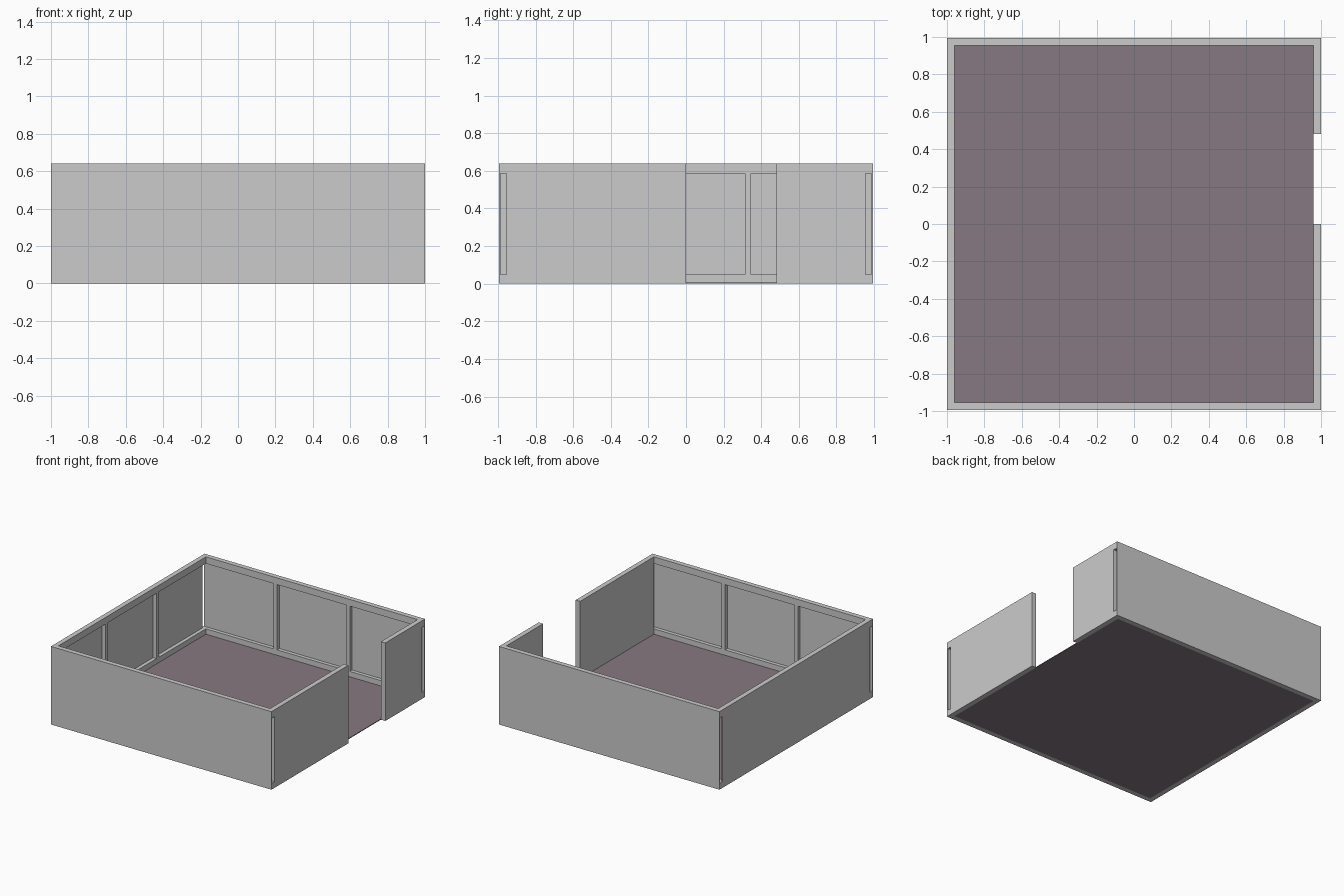
import bpy
from math import pi
from mathutils import Matrix, Vector

if "Cube" in bpy.data.objects:
    bpy.data.objects.remove(bpy.data.objects["Cube"])

H = 0.64          # wall height
T = 0.04          # wall thickness
SKIN = 0.01       # thin outer sheet behind the recessed panels
EDGE = 0.995      # outer face of front and back walls


def mesh_from_boxes(name, boxes, matrix=Matrix()):
    """One object from several (min, max) boxes, moved by a matrix."""
    verts, faces = [], []
    for lo, hi in boxes:
        n = len(verts)
        for i in range(8):
            p = [(lo, hi)[i >> a & 1][a] for a in range(3)]
            verts.append(matrix @ Vector(p))
        for f in ((0, 2, 3, 1), (4, 5, 7, 6), (0, 1, 5, 4),
                  (2, 6, 7, 3), (0, 4, 6, 2), (1, 3, 7, 5)):
            faces.append([n + i for i in f])
    mesh = bpy.data.meshes.new(name)
    mesh.from_pydata(verts, [], faces)
    ob = bpy.data.objects.new(name, mesh)
    bpy.context.collection.objects.link(ob)
    return ob


def panelled_wall(name, half, outer, angle):
    """Wall with an outer sheet, rails and two posts on the inside."""
    y0, y1, y2 = -outer, -outer + SKIN, -outer + T
    boxes = [((-half, y0, 0), (half, y1, H)),
             ((-half, y1, 0), (half, y2, 0.05)),
             ((-half, y1, 0.585), (half, y2, H))]
    for s in (-1, 1):
        x = s * 0.33
        boxes.append(((x - 0.015, y1, 0.05), (x + 0.015, y2, 0.585)))
    return mesh_from_boxes(name, boxes, Matrix.Rotation(angle, 4, 'Z'))


# Panelled walls on three sides
panelled_wall("front_wall", 1.0, EDGE, 0)
panelled_wall("back_wall", 1.0, EDGE, pi)
panelled_wall("left_wall", EDGE - T, 1.0, -pi / 2)

# Right wall in two plain pieces, leaving the doorway open
inner = EDGE - T
mesh_from_boxes("right_wall_front", [((1 - T, -inner, 0), (1, 0, H))])
mesh_from_boxes("right_wall_back", [((1 - T, 0.48, 0), (1, inner, H))])

# Floor
floor = mesh_from_boxes("floor", [((-1 + T, -inner, 0), (1 - T, inner, 0.006))])
mat = bpy.data.materials.new("floor_colour")
mat.diffuse_color = (0.24, 0.19, 0.22, 1)
mat.use_nodes = True
mat.node_tree.nodes["Principled BSDF"].inputs["Base Color"].default_value = mat.diffuse_color
floor.data.materials.append(mat)
